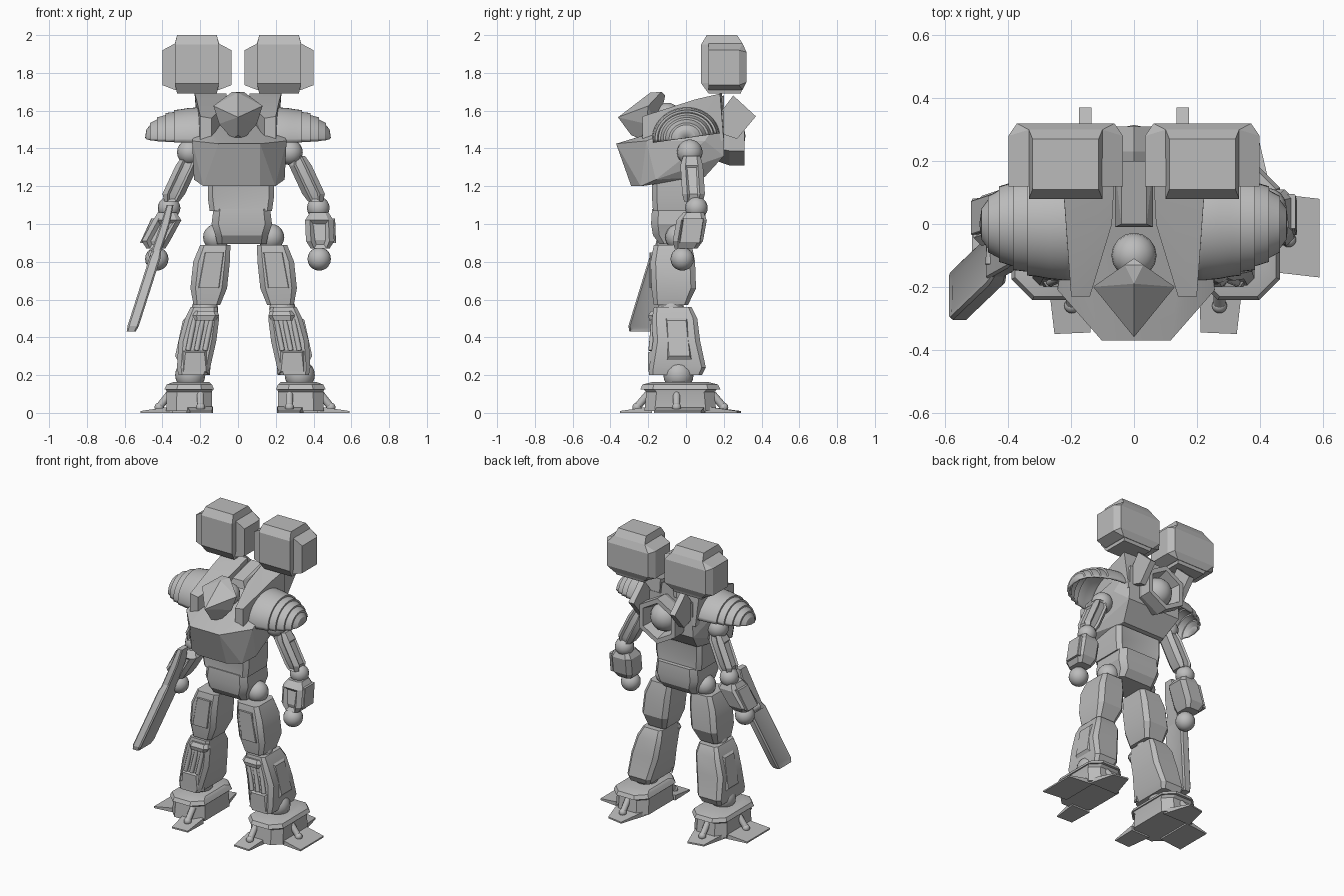
import bpy, bmesh, math
from mathutils import Vector

cube = bpy.data.objects.get("Cube")
if cube:
    bpy.data.objects.remove(cube)

grey = bpy.data.materials.new("armour_grey")
grey.use_nodes = True
GREY = (0.5, 0.5, 0.5, 1)
grey.diffuse_color = GREY
for node in grey.node_tree.nodes:
    if node.type == 'BSDF_PRINCIPLED':
        node.inputs["Base Color"].default_value = GREY
        node.inputs["Roughness"].default_value = 0.7


def finish(name, bm, angle=25):
    bmesh.ops.recalc_face_normals(bm, faces=bm.faces)
    me = bpy.data.meshes.new(name)
    bm.to_mesh(me)
    bm.free()
    me.materials.append(grey)
    me.shade_smooth()
    me.set_sharp_from_angle(angle=math.radians(angle))
    ob = bpy.data.objects.new(name, me)
    bpy.context.collection.objects.link(ob)
    return ob


def hull(name, pts):
    bm = bmesh.new()
    vs = [bm.verts.new(p) for p in pts]
    res = bmesh.ops.convex_hull(bm, input=vs)
    junk = set(res["geom_interior"]) | set(res["geom_unused"])
    bmesh.ops.delete(bm, geom=[v for v in junk if isinstance(v, bmesh.types.BMVert)], context='VERTS')
    bmesh.ops.dissolve_limit(bm, angle_limit=0.02, verts=bm.verts, edges=bm.edges)
    return finish(name, bm, 10)


def sym(pts, cx=0.0):
    """Points given for one side, repeated for both sides of cx."""
    return [(cx + k * x, y, z) for x, y, z in pts for k in (-1, 1)]


def loft(name, sections, chamfer=0.25, panels=(), inset=0.02, depth=-0.01):
    """Chamfered rectangles (x, y, z, half_x, half_y) joined in order; panels are inset by direction."""
    bm = bmesh.new()
    rings = []
    for x, y, z, hx, hy in sections:
        c = min(hx, hy) * chamfer
        corner = [(hx, hy - c), (hx - c, hy), (c - hx, hy), (-hx, hy - c),
                  (-hx, c - hy), (c - hx, -hy), (hx - c, -hy), (hx, c - hy)]
        rings.append([bm.verts.new((x + u, y + v, z)) for u, v in corner])
    for a, b in zip(rings, rings[1:]):
        for i in range(8):
            j = (i + 1) % 8
            bm.faces.new((a[i], a[j], b[j], b[i]))
    bm.faces.new(rings[0])
    bm.faces.new(rings[-1])
    bmesh.ops.recalc_face_normals(bm, faces=bm.faces)
    for d in panels:
        faces = [f for f in bm.faces if f.normal.dot(Vector(d)) > 0.85]
        bmesh.ops.inset_region(bm, faces=faces, thickness=inset, depth=depth)
    return finish(name, bm)


def ball(name, p, r):
    bm = bmesh.new()
    bmesh.ops.create_uvsphere(bm, u_segments=16, v_segments=10, radius=r)
    bmesh.ops.translate(bm, vec=p, verts=bm.verts)
    return finish(name, bm, 40)


def rod(name, a, b, r):
    a, b = Vector(a), Vector(b)
    bm = bmesh.new()
    bmesh.ops.create_cone(bm, cap_ends=True, segments=10, radius1=r, radius2=r, depth=(b - a).length)
    bm.transform((b - a).to_track_quat('Z', 'Y').to_matrix().to_4x4())
    bmesh.ops.translate(bm, vec=(a + b) / 2, verts=bm.verts)
    return finish(name, bm, 40)


def lathe(name, profile, sweep, steps, angle=25):
    """Profile of (x, radius) turned around the x axis."""
    bm = bmesh.new()
    vs = [bm.verts.new((x, r, 0)) for x, r in profile]
    es = [bm.edges.new(p) for p in zip(vs, vs[1:])]
    bmesh.ops.spin(bm, geom=vs + es, cent=(0, 0, 0), axis=(1, 0, 0), angle=sweep, steps=steps)
    bmesh.ops.remove_doubles(bm, verts=bm.verts, dist=0.0005)
    return finish(name, bm, angle)


# Torso
hull("chest", sym([(.11, -.37, 1.425), (.25, -.21, 1.44), (.11, -.29, 1.2), (.19, -.24, 1.2), (.24, -.16, 1.235),
                   (.16, .1, 1.25), (.24, .1, 1.44), (.2, .2, 1.36), (.19, .2, 1.6), (.2, -.1, 1.5)], .007))
loft("waist", [(.015, -.05, 1.07, .165, .125), (.015, -.05, 1.14, .175, .13), (.015, -.05, 1.24, .175, .13)],
     .2, [(0, -1, 0), (0, 1, 0)], .02, -.004)
loft("pelvis", [(.02, -.04, .895, .13, .1), (.02, -.04, .94, .14, .135),
                (.02, -.04, 1.0, .16, .145), (.02, -.04, 1.08, .15, .14)])
hull("back_block", sym([(.06, -.01, 1.58), (.04, .0, 1.63), (.06, .18, 1.66), (.04, .2, 1.68), (.06, .2, 1.5)]))

# Head
ball("neck", (0, -.1, 1.57), .072)
hull("head", sym([(.03, -.13, 1.7), (0, -.11, 1.68), (0, -.19, 1.695), (.13, -.2, 1.625), (0, -.36, 1.565),
                  (.1, -.21, 1.53), (.05, -.15, 1.5), (0, -.29, 1.47), (.03, -.24, 1.45)]))

# Thruster on the back
nozzle = lathe("thruster_ring", [(-.12, .12), (-.02, .155), (.06, .155), (.06, .122), (-.02, .1), (-.02, 0)],
               math.tau, 6, 5)
nozzle.location = (0, .25, 1.465)
nozzle.rotation_euler = (math.pi / 6, 0, math.pi / 2)
ball("thruster_core", (0, .22, 1.465), .095)

for s, side in ((-1, "right"), (1, "left")):
    # Legs and arms stand about a line slightly left of centre
    X = lambda x: s * x + .03
    F = lambda x: s * x + .037

    # Collar and back fin
    hull(side + "_collar", [(s * x, y, z) for x, y, z in (
        (.06, .19, 1.69), (.23, .18, 1.69), (.07, .0, 1.63), (.22, .05, 1.66), (.14, -.23, 1.56),
        (.2, -.23, 1.57), (.14, -.23, 1.43), (.2, -.23, 1.43), (.21, .2, 1.44), (.07, .2, 1.45))])
    hull(side + "_back_fin", [(s * x, y, z) for x in (.135, .175) for y, z in (
        (.25, 1.68), (.37, 1.57), (.27, 1.45), (.18, 1.48), (.19, 1.6))])

    # Shoulder pods: a tall core with a wide flange
    px = s * .2175
    hull(side + "_pod_core", sym([
        (.117, .08, 1.745), (.117, .08, 1.95), (.105, .11, 2), (.105, .27, 2), (.117, .3, 1.955),
        (.105, .12, 1.69), (.105, .29, 1.69), (.117, .31, 1.75)], px))
    hull(side + "_pod_flange", sym([
        (.1825, .12, 1.735), (.1825, .12, 1.92), (.1825, .28, 1.735), (.1825, .28, 1.92),
        (.155, .32, 1.75), (.155, .32, 1.91), (.117, .3, 1.955), (.117, .12, 1.955),
        (.117, .3, 1.71), (.117, .12, 1.71)], px))

    # Shoulder guard: smooth dome with raised bands towards the tip
    r_at = lambda x: .18 * math.sqrt(1 - (max(x - .2, 0) / .3) ** 2)
    prof = [(x, r_at(x)) for x in (.16, .22, .27, .31)]
    for x in (.34, .385, .43, .465):
        prof += [(x, r_at(x) + .005), (x, r_at(x) - .007)]
    prof += [(.485, .05), (.492, 0)]
    guard = lathe(side + "_shoulder_guard", [(s * x, r) for x, r in prof], math.pi, 24)
    guard.location = (0, 0, 1.455)
    guard.rotation_euler = (math.radians(8), 0, 0)
    guard.scale = (1, 1, .9)
    thick = guard.modifiers.new("thickness", 'SOLIDIFY')
    thick.thickness = .012

    # Arm
    out = (s, 0, 0)
    ball(side + "_shoulder_joint", (s * .265 + .01, .02, 1.38), .068)
    loft(side + "_upper_arm", [(X(.285), .03, 1.36, .04, .045), (X(.3), .03, 1.31, .06, .06),
                               (X(.37), .04, 1.16, .06, .06), (X(.38), .04, 1.12, .04, .05)],
         .45, [out, (0, -1, 0), (0, 1, 0)], .012)
    ball(side + "_elbow", (X(.395), .055, 1.085), .06)
    wrist = .435 if s > 0 else -.435
    top = .43 if s > 0 else -.375
    loft(side + "_forearm", [(top, .04, 1.06, .05, .055), (top, .03, 1.02, .075, .08),
                             (wrist, .01, .91, .075, .08), (wrist, .0, .87, .05, .06)],
         .35, [out, (0, -1, 0)], .022, -.02)
    loft(side + "_forearm_guard", [(wrist + s * .07, .02, .9, .014, .055), (top + s * .07, .04, 1.03, .014, .055)])
    ball(side + "_hand", (s * .43, -.02, .815), .062)

    # Thigh
    ball(side + "_hip", (X(.145), -.04, .93), .07)
    loft(side + "_thigh", [(X(.15), -.07, .89, .08, .1), (X(.17), -.07, .8, .097, .118),
                           (X(.185), -.065, .66, .097, .118), (X(.195), -.08, .57, .07, .09)], .28)
    loft(side + "_thigh_plate", [(X(.155), -.18, .85, .05, .012), (X(.185), -.18, .66, .055, .012)])
    ball(side + "_knee", (X(.205), -.08, .55), .07)

    # Shin, with raised side panels, knee cap and front pistons
    loft(side + "_shin", [(X(.21), -.07, .56, .07, .1), (X(.22), -.06, .5, .09, .12), (X(.245), -.05, .38, .1, .125),
                          (X(.265), -.045, .24, .088, .15), (X(.27), -.055, .2, .075, .14)], .25)
    hull(side + "_shin_panel", [(X(.2 + u), y, z) for u, y, z in (
        (.1, -.11, .51), (.1, .01, .51), (.15, -.1, .28), (.15, .03, .28),
        (.122, -.1, .49), (.122, .0, .49), (.163, -.09, .3), (.163, .02, .3))])
    loft(side + "_knee_cap", [(X(.205), -.165, .49, .06, .03), (X(.2), -.165, .515, .07, .035),
                              (X(.2), -.155, .54, .06, .03)], .6)
    for k in (-1, 0, 1):
        rod(side + "_shin_piston", (X(.215) + k * .045, -.17, .5), (X(.25) + k * .045, -.185, .33), .014)
    hull(side + "_shin_guard", sym([(.05, -.2, .32), (.085, -.15, .34), (.06, -.2, .22), (.08, -.15, .2)], X(.258)))
    ball(side + "_ankle", (F(.29), -.04, .2), .08)

    # Foot with cap, three ground flaps and struts
    fx = F(.295)
    loft(side + "_foot", [(fx, -.03, .01, .122, .19), (fx, -.03, .11, .12, .18), (fx, -.03, .13, .125, .2)], .45)
    loft(side + "_foot_cap", [(fx, -.03, .125, .132, .212), (fx, -.03, .15, .12, .2),
                              (F(.285), -.03, .163, .095, .15)], .5)
    flaps = {"front": [(.17, -.18), (.31, -.18), (.175, -.345), (.29, -.35)],
             "outer": [(.38, -.15), (.38, .1), (.553, -.17), (.553, .08)],
             "back": [(.19, .1), (.4, .1), (.25, .29), (.36, .27)]}
    for part, plan in flaps.items():
        hull(f"{side}_{part}_flap", [(F(x), y, z) for i, (x, y) in enumerate(plan)
                                     for z in (0, .035 if i < 2 else .01)])
    for part, a, b in (("front", (.235, -.2, .1), (.235, -.26, .03)),
                       ("outer", (.40, -.05, .1), (.455, -.05, .03)),
                       ("back", (.30, .14, .1), (.30, .2, .03))):
        rod(f"{side}_{part}_strut", (F(a[0]), *a[1:]), (F(b[0]), *b[1:]), .02)
        ball(f"{side}_{part}_strut_foot", (F(b[0]), b[1], .03), .024)

# Hand-held gun: receiver, wide barrel shroud and grip
loft("gun_receiver", [(-.36, -.08, 1.1, .018, .035), (-.385, -.09, 1.0, .024, .05),
                      (-.445, -.12, .82, .026, .055)], .3)
loft("gun_barrel", [(-.425, -.1, .87, .02, .06), (-.44, -.115, .82, .03, .08),
                    (-.555, -.225, .46, .03, .08), (-.565, -.23, .432, .024, .07)],
     .3, [(-.94, 0, .3), (.94, 0, -.3)], .02, -.006)
rod("gun_grip", (-.44, -.02, .83), (-.45, -.13, .84), .025)
